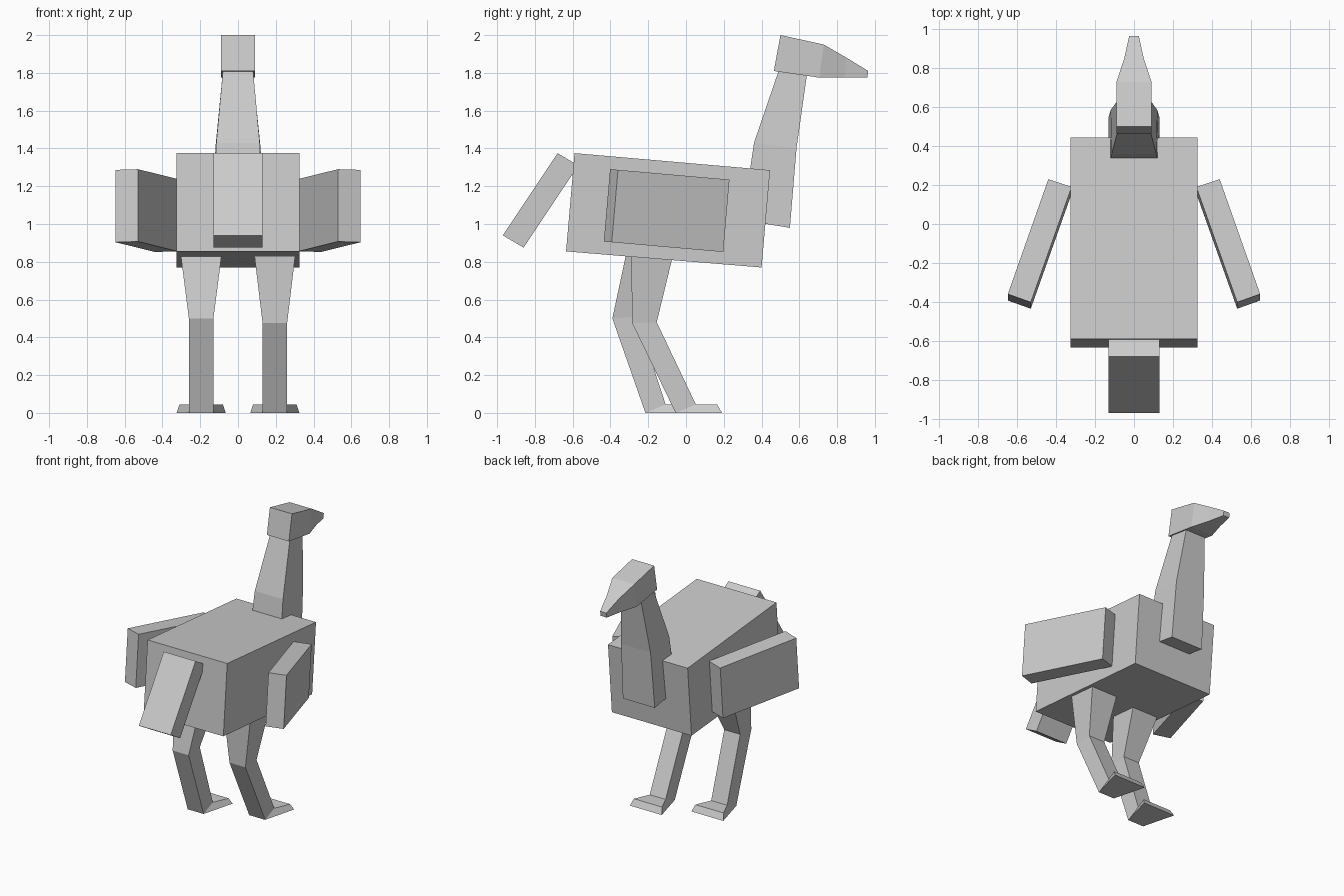
import bpy
import bmesh
from mathutils import Vector

cube = bpy.data.objects.get("Cube")
if cube:
    bpy.data.objects.remove(cube, do_unlink=True)

grey = bpy.data.materials.new("plain_grey")
grey.use_nodes = True
colour = (0.6, 0.6, 0.6, 1)
grey.diffuse_color = colour
grey.node_tree.nodes["Principled BSDF"].inputs["Base Color"].default_value = colour


def loft(name, rings):
    """Join four-cornered rings into one closed, flat-faced solid."""
    bm = bmesh.new()
    loops = [[bm.verts.new(p) for p in ring] for ring in rings]
    for a, b in zip(loops, loops[1:]):
        for i in range(4):
            j = (i + 1) % 4
            bm.faces.new((a[i], a[j], b[j], b[i]))
    bm.faces.new(loops[0])
    bm.faces.new(loops[-1])
    bmesh.ops.recalc_face_normals(bm, faces=bm.faces)
    mesh = bpy.data.meshes.new(name)
    bm.to_mesh(mesh)
    bm.free()
    mesh.materials.append(grey)
    obj = bpy.data.objects.new(name, mesh)
    bpy.context.collection.objects.link(obj)
    return obj


def profile(name, stations, x=0):
    """Loft side-profile stations: two (y, z, half width) edges each."""
    rings = []
    for (y1, z1, w1), (y2, z2, w2) in stations:
        rings.append([(x - w1, y1, z1), (x + w1, y1, z1),
                      (x + w2, y2, z2), (x - w2, y2, z2)])
    return loft(name, rings)


# Body: a slightly tilted box
bw = 0.325
profile("body", [((-0.635, 0.855, bw), (-0.59, 1.375, bw)),
                 ((0.40, 0.77, bw), (0.445, 1.285, bw))])

# Tail: a hanging slab
tw = 0.13
profile("tail", [((-0.68, 1.375, tw), (-0.57, 1.31, tw)),
                 ((-0.97, 0.94, tw), (-0.86, 0.875, tw))])

# Neck: tapers upward out of the chest
profile("neck", [((0.30, 1.02, 0.13), (0.55, 0.98, 0.13)),
                 ((0.36, 1.43, 0.115), (0.585, 1.40, 0.12)),
                 ((0.49, 1.81, 0.08), (0.64, 1.79, 0.08))])

# Head and beak
profile("head", [((0.465, 1.81, 0.09), (0.50, 2.0, 0.09)),
                 ((0.705, 1.775, 0.09), (0.73, 1.95, 0.09)),
                 ((0.84, 1.775, 0.05), (0.85, 1.88, 0.05)),
                 ((0.96, 1.775, 0.025), (0.965, 1.81, 0.025))])

# Wings: angled slabs, mirrored
drop = Vector((0, -0.033, -0.383))
plan = [(0.32, 0.19), (0.44, 0.23), (0.648, -0.36), (0.53, -0.402)]
for side, s in (("left", 1), ("right", -1)):
    top = [Vector((s * x, y, 1.255 - 0.0875 * y)) for x, y in plan]
    loft(side + "_wing", [top, [p + drop for p in top]])

# Legs: thigh, shin and flared foot, caught mid-stride
thigh, shin = 0.11, 0.065


def leg(name, x, hip, knee, heel):
    (hb, hf), (kb, kf) = hip, knee
    profile(name, [((*hb, thigh), (*hf, thigh)),
                   ((*kb, shin), (*kf, shin)),
                   ((heel, 0, shin), (heel + 0.107, 0.045, shin)),
                   ((heel + 0.245, 0, 0.13), (heel + 0.22, 0.045, 0.115))], x)


leg("left_leg", 0.195, ((-0.29, 0.85), (-0.065, 0.85)),
    ((-0.285, 0.475), (-0.155, 0.48)), -0.055)
leg("right_leg", -0.195, ((-0.315, 0.85), (-0.10, 0.85)),
    ((-0.39, 0.50), (-0.26, 0.51)), -0.215)
